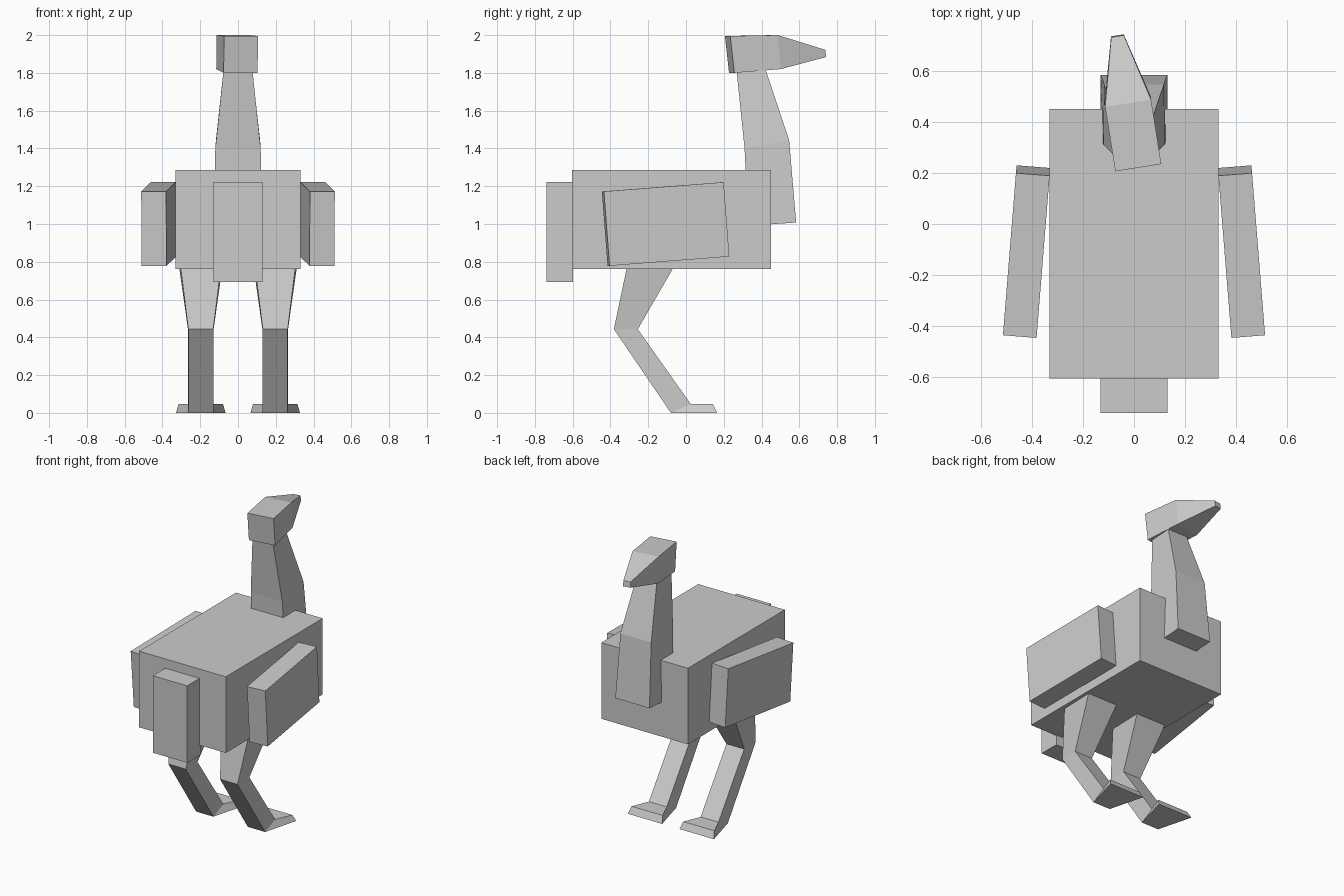
import bpy
import bmesh
from math import radians
from mathutils import Matrix

cube = bpy.data.objects.get("Cube")
if cube:
    bpy.data.objects.remove(cube, do_unlink=True)

GREY = (0.6, 0.6, 0.6, 1.0)
grey = bpy.data.materials.new("plain grey")
grey.use_nodes = True
grey.diffuse_color = GREY
grey.node_tree.nodes["Principled BSDF"].inputs["Base Color"].default_value = GREY


def finish(name, bm):
    bmesh.ops.recalc_face_normals(bm, faces=bm.faces)
    mesh = bpy.data.meshes.new(name)
    bm.to_mesh(mesh)
    bm.free()
    mesh.materials.append(grey)
    obj = bpy.data.objects.new(name, mesh)
    bpy.context.scene.collection.objects.link(obj)
    return obj


def box(name, centre, size):
    bm = bmesh.new()
    bmesh.ops.create_cube(bm, size=1, matrix=Matrix.Diagonal((*size, 1)))
    obj = finish(name, bm)
    obj.location = centre
    return obj


def loft(name, sections, centre=(0, 0, 0)):
    """Join four-cornered sections, each two (y, z, half width) edges."""
    bm = bmesh.new()
    rings = []
    for (ya, za, wa), (yb, zb, wb) in sections:
        corners = ((-wa, ya, za), (wa, ya, za), (wb, yb, zb), (-wb, yb, zb))
        rings.append([bm.verts.new(c) for c in corners])
    for low, high in zip(rings, rings[1:]):
        for i in range(4):
            j = (i + 1) % 4
            bm.faces.new((low[i], low[j], high[j], high[i]))
    bm.faces.new(rings[0])
    bm.faces.new(rings[-1])
    obj = finish(name, bm)
    obj.location = centre
    return obj


# Trunk and tail
box("body", (0, -0.077, 1.024), (0.66, 1.054, 0.524))
box("tail", (0, -0.668, 0.957), (0.262, 0.142, 0.53))

# Neck, tapering and leaning back
loft("neck", [
    ((0.33, 0.99, 0.13), (0.583, 1.008, 0.13)),
    ((0.31, 1.40, 0.12), (0.546, 1.443, 0.117)),
    ((0.268, 1.81, 0.077), (0.422, 1.815, 0.075)),
])

# Head and beak, turned a little to one side
head = loft("head", [
    ((0.01, 1.80, 0.091), (-0.012, 1.995, 0.091)),
    ((0.258, 1.82, 0.091), (0.243, 2.0, 0.091)),
    ((0.512, 1.884, 0.025), (0.508, 1.922, 0.025)),
], (0.015, 0.232, 0))
head.rotation_euler.z = radians(9)

# Paired wings and legs
for side, s in (("left", 1), ("right", -1)):
    wing = box(side + "_wing", (s * 0.42, -0.108, 1.0), (0.132, 0.638, 0.395))
    wing.rotation_euler = (radians(4.4), 0, s * radians(4.6))
    loft(side + "_leg", [
        ((-0.312, 0.775, 0.107), (-0.063, 0.775, 0.115)),
        ((-0.382, 0.443, 0.066), (-0.255, 0.443, 0.068)),
        ((-0.08, 0.0, 0.066), (0.025, 0.047, 0.068)),
        ((0.165, 0.0, 0.131), (0.142, 0.046, 0.118)),
    ], (s * 0.197, 0, 0))
